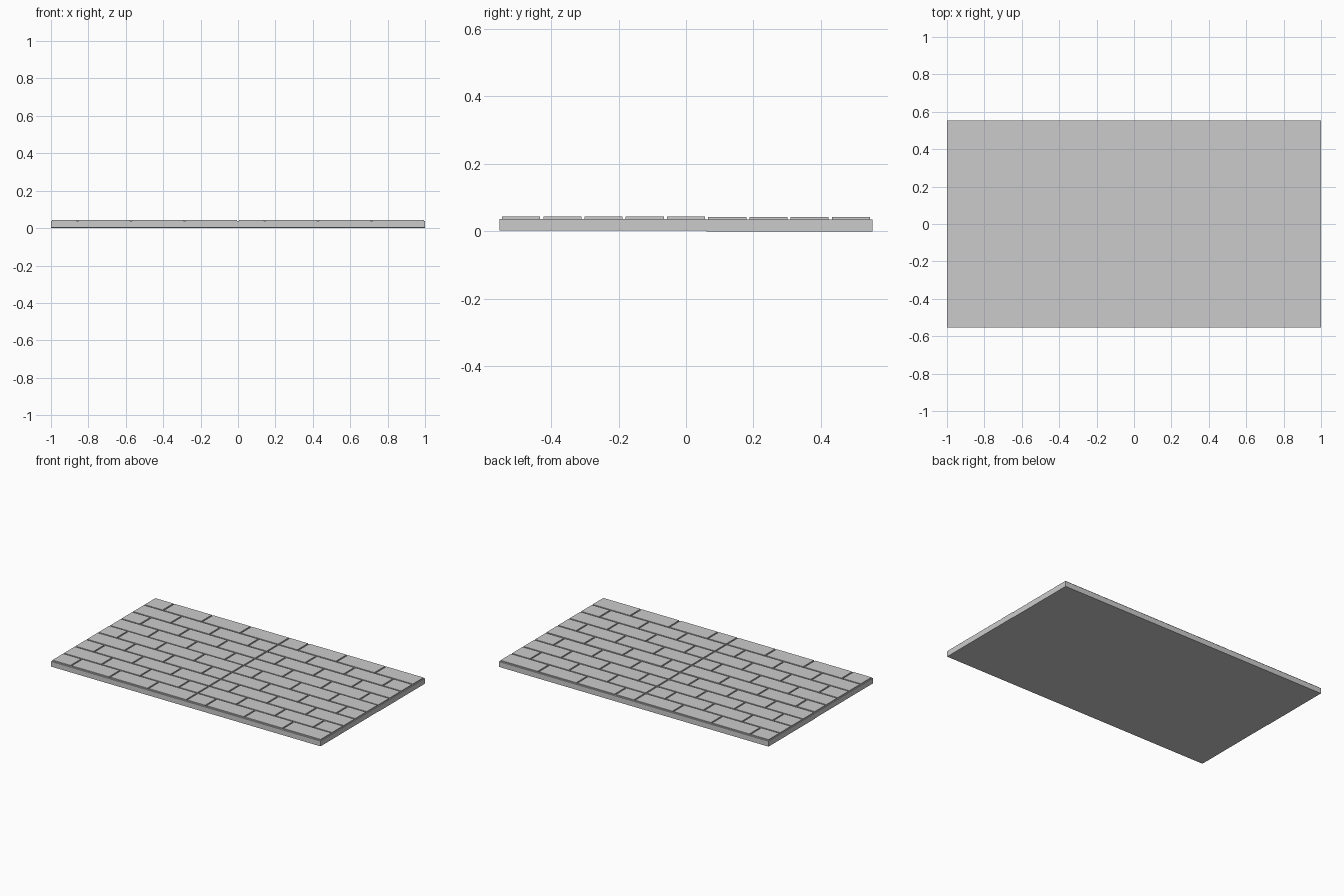
import bpy, bmesh
from mathutils import Matrix, Vector

if "Cube" in bpy.data.objects:
    bpy.data.objects.remove(bpy.data.objects["Cube"])


def add_box(bm, x0, x1, y0, y1, z0, z1):
    size = Matrix.Diagonal(Vector((x1 - x0, y1 - y0, z1 - z0, 1)))
    centre = Matrix.Translation(((x0 + x1) / 2, (y0 + y1) / 2, (z0 + z1) / 2))
    bmesh.ops.create_cube(bm, size=1, matrix=centre @ size)


def make_object(name, bm):
    mesh = bpy.data.meshes.new(name)
    bm.to_mesh(mesh)
    bm.free()
    obj = bpy.data.objects.new(name, mesh)
    bpy.context.collection.objects.link(obj)
    return obj


HALF_Y = 0.553
BREAK_Y = 0.061      # the front and back sections differ very slightly in height
JOINT = 0.010
MARGIN = 0.005
ROWS = 9
PITCH_Y = 0.1222
BRICK = (1 - MARGIN * 2 + JOINT) / 3.5

# Mortar slabs
for name, y0, y1, z0, z1 in (("front_slab", -HALF_Y, BREAK_Y, 0.002, 0.037),
                             ("back_slab", BREAK_Y, HALF_Y, 0.0, 0.036)):
    bm = bmesh.new()
    add_box(bm, -1, 1, y0, y1, z0, z1)
    make_object(name, bm)

# Paving bricks in running bond, one panel on each side of the centre seam
for side, left in (("left", -1.0), ("right", 0.0)):
    bm = bmesh.new()
    for row in range(ROWS):
        y = (row - (ROWS - 1) / 2) * PITCH_Y
        top = 0.0445 if y < BREAK_Y else 0.043
        lengths = [0.5, 1, 1, 1] if row % 2 == 0 else [1, 1, 1, 0.5]
        x = left + MARGIN
        for n in lengths:
            end = x + n * BRICK
            add_box(bm, x, end - JOINT, y - 0.0565, y + 0.0565, 0.03, top)
            x = end
    make_object(side + "_paving_bricks", bm)
